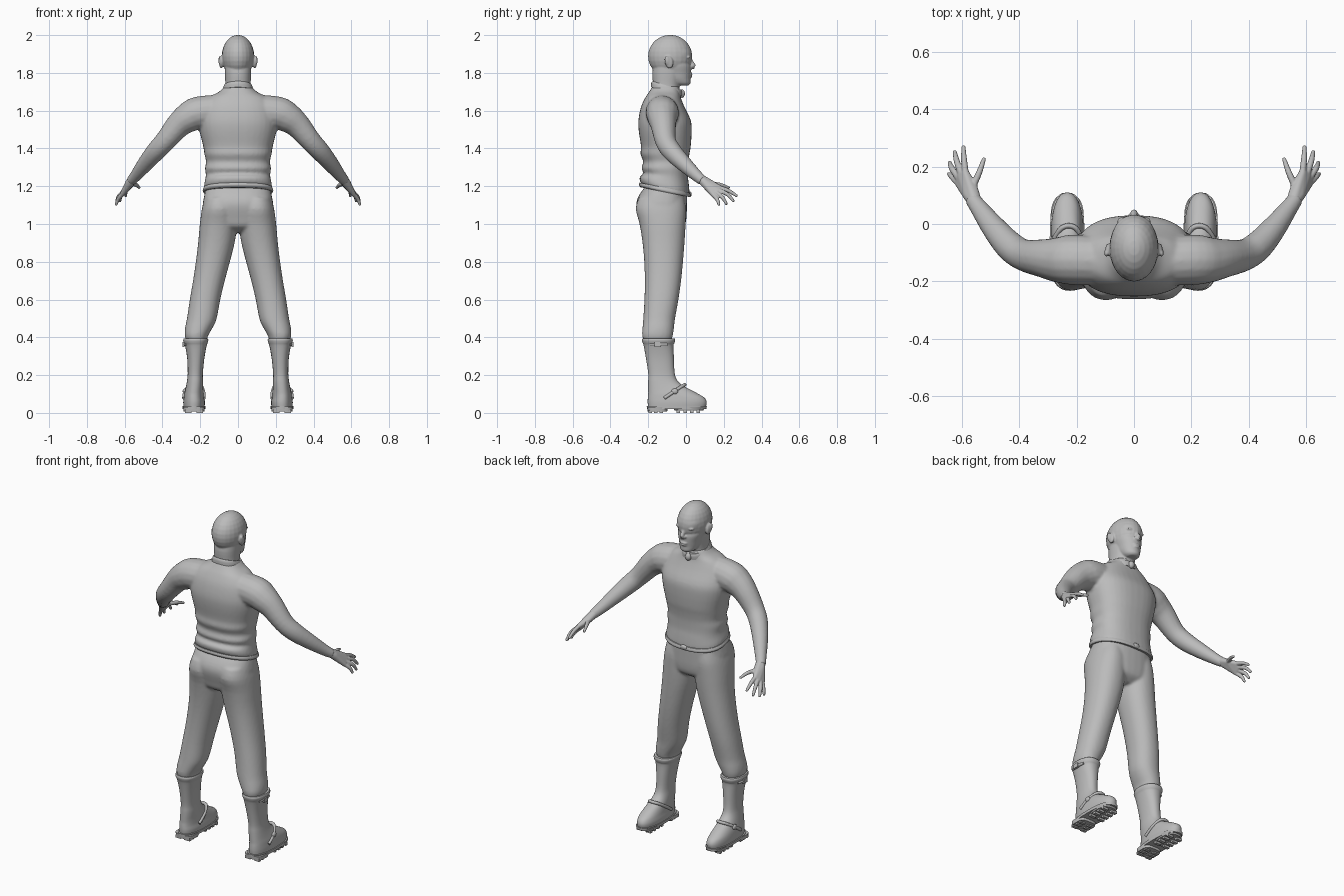
import bpy, bmesh, math
from mathutils import Vector, Matrix

grey = bpy.data.materials.new("plain grey")
grey.diffuse_color = (0.5, 0.5, 0.5, 1)


def spline(rows, n):
    """Catmull-Rom interpolation through tuples of equal length."""
    out = []
    for i in range(len(rows) - 1):
        a, b, c, d = (rows[max(0, min(len(rows) - 1, i + k))] for k in (-1, 0, 1, 2))
        for j in range(n):
            t = j / n
            out.append(tuple(0.5 * (2 * q + (r - p) * t + (2 * p - 5 * q + 4 * r - s) * t * t
                                    + (3 * q - p - 3 * r + s) * t ** 3)
                             for p, q, r, s in zip(a, b, c, d)))
    return out + [tuple(rows[-1])]


def skin(bm, rings):
    """Join rings of points with quads and close both ends."""
    loops = [[bm.verts.new(p) for p in ring] for ring in rings]
    n = len(loops[0])
    for a, b in zip(loops, loops[1:]):
        for i in range(n):
            bm.faces.new((a[i], a[(i + 1) % n], b[(i + 1) % n], b[i]))
    bm.faces.new(loops[0][::-1])
    bm.faces.new(loops[-1])


def loft(bm, rows, side=1, power=2.2, n=3, seg=36):
    """Stack of horizontal rounded sections: (x0, x1, y0, y1, z, tilt)."""
    rows = [tuple(r) + (0,) * (6 - len(r)) for r in rows]
    rings = []
    for x0, x1, y0, y1, z, tilt in (spline(rows, n) if n > 1 else rows):
        ring = []
        for i in range(seg):
            a = 2 * math.pi * i / seg
            c, s = math.cos(a), math.sin(a)
            u = math.copysign(abs(c) ** (2 / power), c) * (x1 - x0) / 2
            v = math.copysign(abs(s) ** (2 / power), s) * (y1 - y0) / 2
            ring.append((side * ((x0 + x1) / 2 + u), (y0 + y1) / 2 + v, z + tilt * v))
        rings.append(ring)
    skin(bm, rings)


def tube(bm, pts, side=1, n=4, seg=16):
    """Round tube along (x, y, z, radius) points."""
    pts = spline(pts, n)
    rings = []
    for i, p in enumerate(pts):
        d = Vector(pts[min(i + 1, len(pts) - 1)][:3]) - Vector(pts[max(i - 1, 0)][:3])
        up = Vector((0, 0, 1)) if abs(d.normalized().z) < 0.95 else Vector((0, 1, 0))
        u = d.cross(up).normalized()
        v = u.cross(d).normalized()
        ring = []
        for k in range(seg):
            a = 2 * math.pi * k / seg
            q = Vector(p[:3]) + p[3] * (u * math.cos(a) + v * math.sin(a))
            ring.append((side * q.x, q.y, q.z))
        rings.append(ring)
    skin(bm, rings)


def ball(bm, c, r, tilt=0):
    m = Matrix.Translation(c) @ Matrix.Rotation(tilt, 4, 'X') @ Matrix.Diagonal((*r, 1))
    return bmesh.ops.create_uvsphere(bm, u_segments=24, v_segments=14, radius=1, matrix=m)


def box(bm, c, size):
    bmesh.ops.create_cube(bm, size=1, matrix=Matrix.Translation(c) @ Matrix.Diagonal((*size, 1)))


def finish(bm, name, voxel=0, smooth=4):
    bmesh.ops.recalc_face_normals(bm, faces=bm.faces)
    me = bpy.data.meshes.new(name)
    bm.to_mesh(me)
    bm.free()
    me.materials.append(grey)
    ob = bpy.data.objects.new(name, me)
    bpy.context.collection.objects.link(ob)
    bpy.context.view_layer.objects.active = ob
    ob.select_set(True)
    bpy.ops.object.shade_smooth_by_angle(angle=math.radians(40))
    ob.select_set(False)
    if voxel:
        r = ob.modifiers.new("blend", 'REMESH')
        r.mode, r.voxel_size, r.use_smooth_shade = 'VOXEL', voxel, True
        s = ob.modifiers.new("soften", 'SMOOTH')
        s.factor, s.iterations = 0.5, smooth
    return ob


# shirt with blended arms
bm = bmesh.new()
torso = [(.176, -.225, .018, 1.175, -.2), (.18, -.243, .018, 1.20, -.18), (.174, -.245, .014, 1.235, -.12),
         (.17, -.224, .010, 1.26, -.06), (.175, -.236, .010, 1.295, 0), (.169, -.226, .012, 1.33, 0),
         (.178, -.241, .018, 1.37, 0), (.184, -.238, .025, 1.41, 0), (.203, -.25, .03, 1.49, 0),
         (.207, -.252, .025, 1.55, 0), (.19, -.238, -.008, 1.62, 0), (.155, -.215, -.028, 1.67, 0),
         (.10, -.195, -.032, 1.70, 0), (.07, -.175, -.035, 1.73, 0)]
loft(bm, [(-w, w, *r) for w, *r in torso], power=2.4)
for s in (1, -1):
    tube(bm, [(.09, -.13, 1.60, .085), (.21, -.125, 1.587, .088), (.265, -.125, 1.562, .08),
              (.315, -.12, 1.523, .068), (.385, -.108, 1.44, .056), (.435, -.075, 1.385, .052),
              (.49, -.012, 1.32, .043), (.54, .055, 1.257, .032), (.566, .09, 1.228, .027)], s)
finish(bm, "shirt_and_arms", .008, 5)

# shirt hem, collar, collar tab and waist clasp
bm = bmesh.new()
loft(bm, [(-.182, .182, -.24, .022, 1.168, -.2), (-.187, .187, -.249, .026, 1.178, -.2),
          (-.182, .182, -.246, .022, 1.192, -.2)], power=2.4)
finish(bm, "shirt_hem")
bm = bmesh.new()
loft(bm, [(-.082, .082, -.185, -.022, 1.70, -.3), (-.078, .078, -.184, -.02, 1.722, -.3),
          (-.073, .073, -.178, -.024, 1.733, -.3)])
ball(bm, (0, -.022, 1.69), (.018, .016, .022))
ball(bm, (0, .02, 1.158), (.022, .01, .014))
finish(bm, "collar_and_clasps")

# hands: palm hull plus five fingers each
for s, name in ((1, "right_hand"), (-1, "left_hand")):
    bm = bmesh.new()
    verts = []
    for x, y, z, r in [(.555, .078, 1.24, .024), (.572, .10, 1.218, .024), (.588, .178, 1.192, .013),
                       (.604, .17, 1.175, .013), (.612, .142, 1.158, .013), (.562, .135, 1.212, .014)]:
        verts += ball(bm, (s * x, y, z), (r, r, r))["verts"]
    hull = bmesh.ops.convex_hull(bm, input=verts)
    junk = {e for e in hull["geom_interior"] + hull["geom_unused"] if isinstance(e, bmesh.types.BMVert)}
    bmesh.ops.delete(bm, geom=list(junk), context='VERTS')
    for base, mid, tip in [((.562, .13, 1.212), (.54, .18, 1.208), (.524, .225, 1.193)),
                           ((.588, .178, 1.192), (.593, .225, 1.176), (.595, .267, 1.15)),
                           ((.602, .172, 1.178), (.618, .218, 1.158), (.625, .25, 1.123)),
                           ((.61, .158, 1.168), (.634, .192, 1.142), (.643, .213, 1.108)),
                           ((.612, .142, 1.157), (.634, .164, 1.132), (.645, .174, 1.104))]:
        tube(bm, [(*base, .012), (*mid, .0108), (*tip, .0075)], s, seg=12)
        ball(bm, (s * tip[0], tip[1], tip[2]), (.0078,) * 3)
    finish(bm, name, .0035, 3)

# head: neck, skull, jaw and face features blended together
bm = bmesh.new()
loft(bm, [(-.07, .07, -.175, -.04, 1.69), (-.067, .067, -.175, -.032, 1.74),
          (-.07, .07, -.178, -.02, 1.80), (-.07, .07, -.17, -.03, 1.85)])
ball(bm, (0, -.084, 1.888), (.086, .117, .113))
loft(bm, [(-.028, .028, -.05, .012, 1.733), (-.044, .044, -.08, .024, 1.745), (-.056, .056, -.11, .024, 1.77),
          (-.063, .063, -.13, .027, 1.80), (-.072, .072, -.14, .027, 1.835), (-.073, .073, -.14, .018, 1.862),
          (-.076, .076, -.14, .031, 1.885), (-.074, .074, -.14, .026, 1.92), (-.05, .05, -.13, 0, 1.95)],
     power=2.1)
tube(bm, [(0, .02, 1.878, .008), (0, .03, 1.855, .011), (0, .04, 1.836, .012), (0, .03, 1.826, .010)])
ball(bm, (0, .024, 1.793), (.024, .011, .006))
ball(bm, (0, .023, 1.781), (.02, .011, .006))
for s in (1, -1):
    ball(bm, (s * .012, .028, 1.832), (.009, .01, .008))
    ball(bm, (s * .033, .005, 1.862), (.015, .013, .009))
    ball(bm, (s * .034, .012, 1.883), (.026, .013, .007))
    ball(bm, (s * .089, -.09, 1.857), (.011, .022, .034), .2)
    ball(bm, (s * .097, -.1, 1.866), (.007, .013, .024), .2)
finish(bm, "head", .0045, 3)

# trousers: pelvis and two legs
bm = bmesh.new()
loft(bm, [(-.08, .08, -.18, -.05, .955), (-.16, .16, -.23, -.01, .985), (-.187, .187, -.247, .002, 1.03),
          (-.187, .187, -.263, .005, 1.10), (-.179, .179, -.25, .006, 1.15), (-.168, .168, -.215, .008, 1.20)],
     power=2.5)
for s in (1, -1):
    loft(bm, [(.168, .272, -.222, -.08, .375), (.158, .282, -.232, -.07, .41), (.135, .28, -.23, -.064, .45),
              (.113, .27, -.226, -.058, .50), (.094, .255, -.22, -.04, .60), (.07, .238, -.218, -.026, .70),
              (.043, .223, -.221, -.016, .80), (.018, .211, -.23, -.008, .90), (.004, .202, -.246, -.002, 1.0),
              (.006, .191, -.266, 0, 1.08), (.015, .175, -.25, -.01, 1.14)], s)
finish(bm, "trousers", .008, 4)

for s, side in ((1, "right"), (-1, "left")):
    # boot upper with turned cuff
    bm = bmesh.new()
    loft(bm, [(.178, .288, -.2, .103, .026), (.175, .29, -.203, .11, .055), (.179, .288, -.202, .098, .08),
              (.181, .285, -.2, .066, .10), (.183, .28, -.2, .03, .12), (.184, .275, -.2, -.012, .142),
              (.185, .27, -.2, -.045, .17), (.186, .266, -.2, -.06, .21), (.178, .269, -.212, -.064, .29),
              (.166, .28, -.224, -.066, .355), (.161, .286, -.229, -.061, .37), (.157, .29, -.233, -.057, .385),
              (.16, .287, -.23, -.06, .395)], s, power=2.3)
    finish(bm, side + "_boot")
    # boot sole: welt, heel, forefoot and tread blocks
    bm = bmesh.new()
    loft(bm, [(.173, .293, -.207, .108, .02), (.172, .294, -.208, .11, .036)], s, power=2.6, n=1)
    loft(bm, [(.178, .288, -.204, -.10, .007), (.175, .291, -.206, -.095, .03)], s, power=3.5, n=1)
    loft(bm, [(.18, .286, -.06, .09, .012), (.175, .291, -.07, .105, .03)], s, power=2.6, n=1)
    for y in (-.19, -.16, -.13, -.04, -.005, .03, .065):
        for x in (.203, .263):
            box(bm, (s * x, y, .008), (.036, .018, .016))
    finish(bm, side + "_boot_sole")
    # instep strap and buckles
    bm = bmesh.new()
    tube(bm, [(.18, -.115, .078, .009), (.183, -.06, .115, .009), (.2, -.018, .143, .009),
              (.228, -.006, .149, .009), (.256, -.018, .143, .009), (.28, -.06, .115, .009),
              (.287, -.115, .078, .009)], s, seg=10)
    ball(bm, (s * .283, -.06, .114), (.01, .018, .015))
    tube(bm, [(.272, -.19, .363, .007), (.284, -.145, .363, .008), (.277, -.10, .363, .007)], s, seg=10)
    box(bm, (s * .289, -.15, .363), (.012, .034, .026))
    finish(bm, side + "_boot_buckles")
